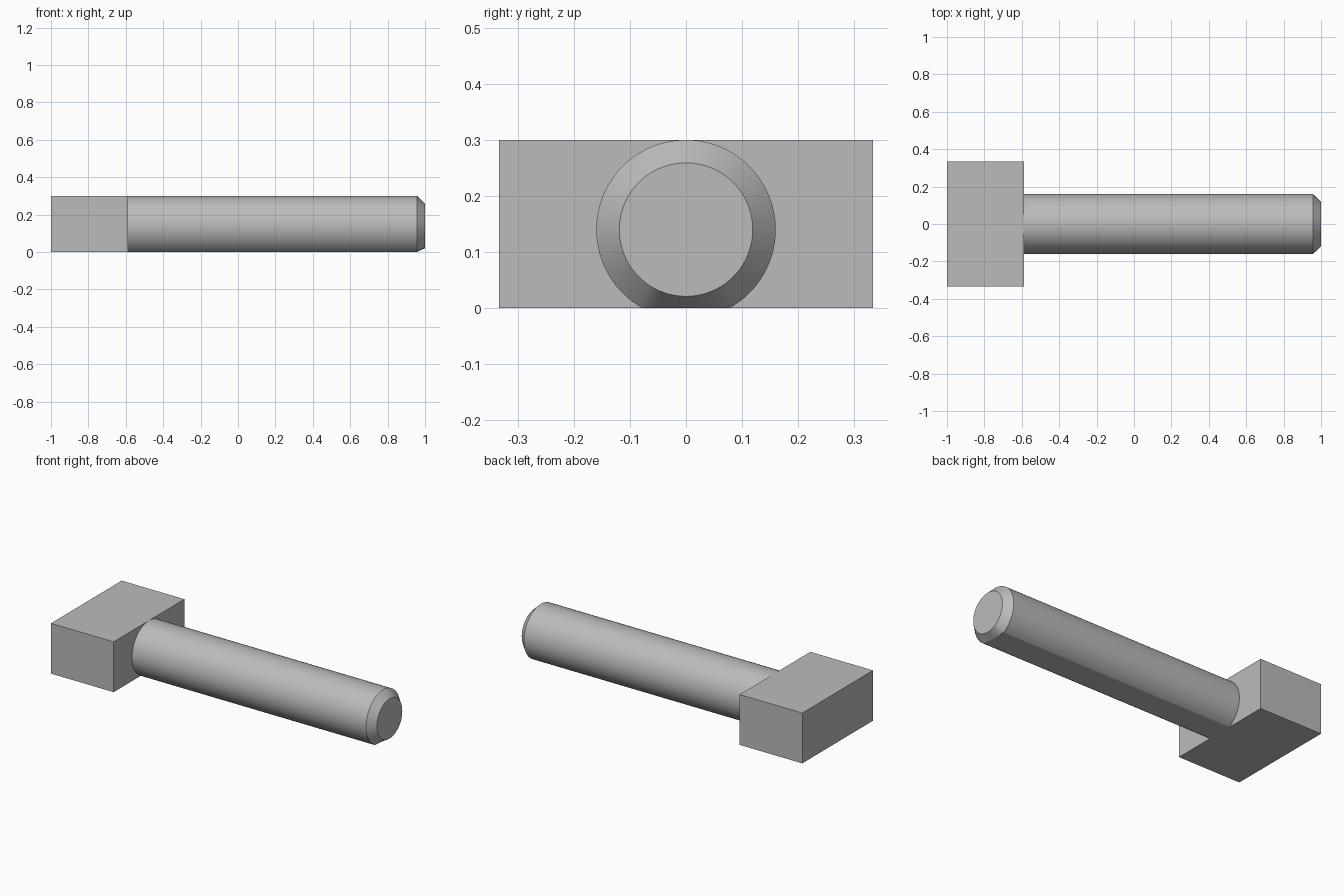
import bpy, bmesh, math

cube = bpy.data.objects.get("Cube")
if cube:
    bpy.data.objects.remove(cube, do_unlink=True)

steel = bpy.data.materials.new("grey_steel")
steel.use_nodes = True
grey = (0.5, 0.5, 0.5, 1)
steel.diffuse_color = grey
steel.node_tree.nodes["Principled BSDF"].inputs["Base Color"].default_value = grey

HEAD_X, TIP_X = -0.587, 1.0
RADIUS, TIP_RADIUS, AXIS_Z, CHAMFER = 0.16, 0.119, 0.14, 0.043
HEAD_WIDTH, HEIGHT = 0.666, 0.30


def add_object(name, bm):
    bmesh.ops.recalc_face_normals(bm, faces=bm.faces)
    mesh = bpy.data.meshes.new(name)
    bm.to_mesh(mesh)
    bm.free()
    mesh.materials.append(steel)
    obj = bpy.data.objects.new(name, mesh)
    bpy.context.collection.objects.link(obj)
    return obj


# Rectangular head
bm = bmesh.new()
bmesh.ops.create_cube(bm, size=1)
for v in bm.verts:
    v.co.x = -1 if v.co.x < 0 else HEAD_X
    v.co.y *= HEAD_WIDTH
    v.co.z = (v.co.z + 0.5) * HEIGHT
add_object("bolt_head", bm)

# Round shaft with a flat underside and a chamfered round tip;
# angles are measured from straight down, with a point on each flat edge
edge = math.acos(AXIS_Z / RADIUS)
arc, flat = 80, 12
angles = [edge + (2 * math.pi - 2 * edge) * i / arc for i in range(arc)]
angles += [-edge + 2 * edge * i / flat for i in range(flat)]


def flattened(a):
    down = math.cos(a)
    return min(RADIUS, AXIS_Z / down) if down > 0 else RADIUS


def ring(bm, x, radius_at):
    return [bm.verts.new((x, radius_at(a) * math.sin(a),
                          AXIS_Z - radius_at(a) * math.cos(a))) for a in angles]


bm = bmesh.new()
rings = [ring(bm, HEAD_X, flattened),
         ring(bm, TIP_X - CHAMFER, flattened),
         ring(bm, TIP_X, lambda a: TIP_RADIUS)]
for r, s in zip(rings, rings[1:]):
    for i in range(len(r)):
        bm.faces.new((r[i - 1], r[i], s[i], s[i - 1]))
bm.faces.new(rings[0])
bm.faces.new(rings[-1])
shaft = add_object("bolt_shaft", bm)

# Smooth the round surfaces while keeping the flat and chamfer edges crisp
bpy.ops.object.select_all(action="DESELECT")
shaft.select_set(True)
bpy.context.view_layer.objects.active = shaft
bpy.ops.object.shade_smooth_by_angle(angle=math.radians(20))
